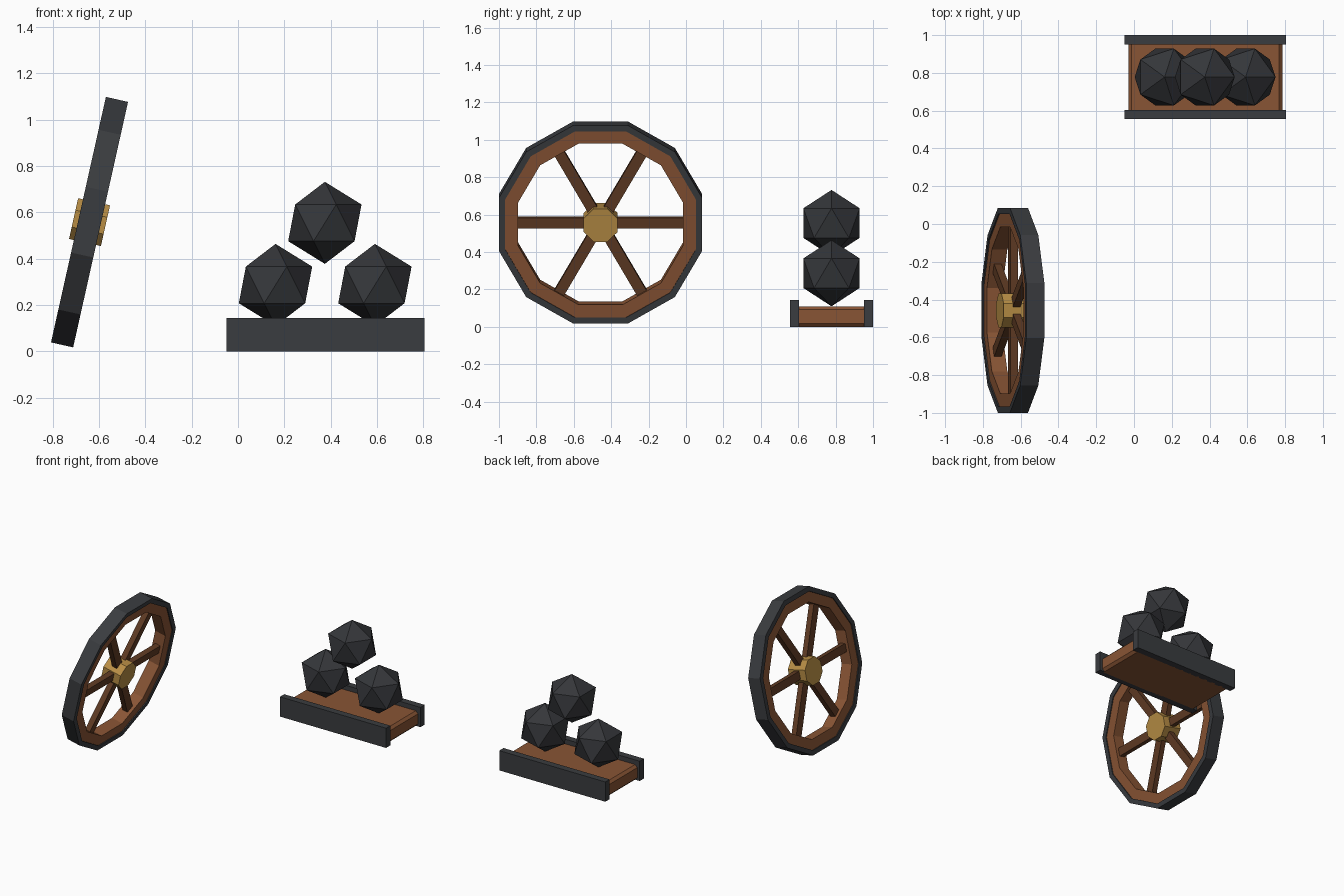
import bpy, bmesh
from math import cos, sin, pi, radians
from mathutils import Matrix, Vector

if "Cube" in bpy.data.objects:
    bpy.data.objects.remove(bpy.data.objects["Cube"])


def material(name, rgb):
    m = bpy.data.materials.new(name)
    m.diffuse_color = (*rgb, 1)
    m.use_nodes = True
    m.node_tree.nodes["Principled BSDF"].inputs["Base Color"].default_value = m.diffuse_color
    return m


IRON = material("iron", (0.042, 0.045, 0.05))
SHOT = material("shot", (0.035, 0.037, 0.042))
WOOD = material("wood", (0.25, 0.09, 0.035))
DARK_WOOD = material("dark_wood", (0.12, 0.045, 0.018))
BRASS = material("brass", (0.48, 0.27, 0.06))

# Wheel frame: axle along local x, leaning over towards +x
WHEEL = Matrix.Translation((-0.641, -0.457, 0.558)) @ Matrix.Rotation(0.22, 4, 'Y')


def finish(name, bm, mat, matrix=Matrix()):
    bmesh.ops.recalc_face_normals(bm, faces=bm.faces)
    me = bpy.data.meshes.new(name)
    bm.to_mesh(me)
    bm.free()
    me.materials.append(mat)
    ob = bpy.data.objects.new(name, me)
    ob.matrix_world = matrix
    bpy.context.collection.objects.link(ob)
    return ob


def box(name, lo, hi, mat, matrix=Matrix(), bevel=0):
    lo, hi = Vector(lo), Vector(hi)
    bm = bmesh.new()
    bmesh.ops.create_cube(bm, size=1)
    bmesh.ops.scale(bm, vec=hi - lo, verts=bm.verts)
    bmesh.ops.translate(bm, vec=(lo + hi) / 2, verts=bm.verts)
    if bevel:
        bmesh.ops.bevel(bm, geom=bm.edges[:], offset=bevel, segments=1, affect='EDGES')
    return finish(name, bm, mat, matrix)


def ring(name, inner, outer, width, mat, sides=12):
    """Flat-sided ring round x; inner and outer are distances to the flats."""
    k = 1 / cos(pi / sides)
    section = [(-width / 2, inner), (width / 2, inner), (width / 2, outer), (-width / 2, outer)]
    bm = bmesh.new()
    loops = []
    for i in range(sides):
        a = 2 * pi * (i + 0.5) / sides
        loops.append([bm.verts.new((x, r * k * cos(a), r * k * sin(a))) for x, r in section])
    for i in range(sides):
        p, q = loops[i], loops[(i + 1) % sides]
        for j in range(4):
            n = (j + 1) % 4
            bm.faces.new((p[j], p[n], q[n], q[j]))
    return finish(name, bm, mat, WHEEL)


# Wheel rim
ring("iron_tyre", 0.51, 0.543, 0.098, IRON)
ring("wooden_rim", 0.441, 0.511, 0.084, WOOD)

# Spokes
for i in range(6):
    box(f"spoke_{i + 1}", (-0.02, 0.04, -0.029), (0.02, 0.46, 0.029), DARK_WOOD,
        WHEEL @ Matrix.Rotation(radians(60 * i), 4, 'X'))

# Octagonal hub
bm = bmesh.new()
bmesh.ops.create_cone(bm, cap_ends=True, segments=8, depth=0.141,
                      radius1=0.09 / cos(pi / 8), radius2=0.09 / cos(pi / 8))
bmesh.ops.rotate(bm, verts=bm.verts, matrix=Matrix.Rotation(pi / 8, 3, 'Z'))
bmesh.ops.rotate(bm, verts=bm.verts, matrix=Matrix.Rotation(pi / 2, 3, 'Y'))
finish("hub", bm, BRASS, WHEEL)

# Shot tray with two side rails
box("tray_base", (-0.03, 0.576, 0), (0.785, 0.98, 0.11), WOOD, bevel=0.018)
box("front_rail", (-0.05, 0.555, 0), (0.805, 0.604, 0.144), IRON)
box("back_rail", (-0.05, 0.951, 0), (0.805, 1.0, 0.144), IRON)

# Stacked shot
for i, (x, z) in enumerate([(0.162, 0.287), (0.591, 0.287), (0.375, 0.555)]):
    bm = bmesh.new()
    bmesh.ops.create_icosphere(bm, subdivisions=1, radius=0.177)
    finish(f"shot_{i + 1}", bm, SHOT, Matrix.Translation((x, 0.778, z)))
